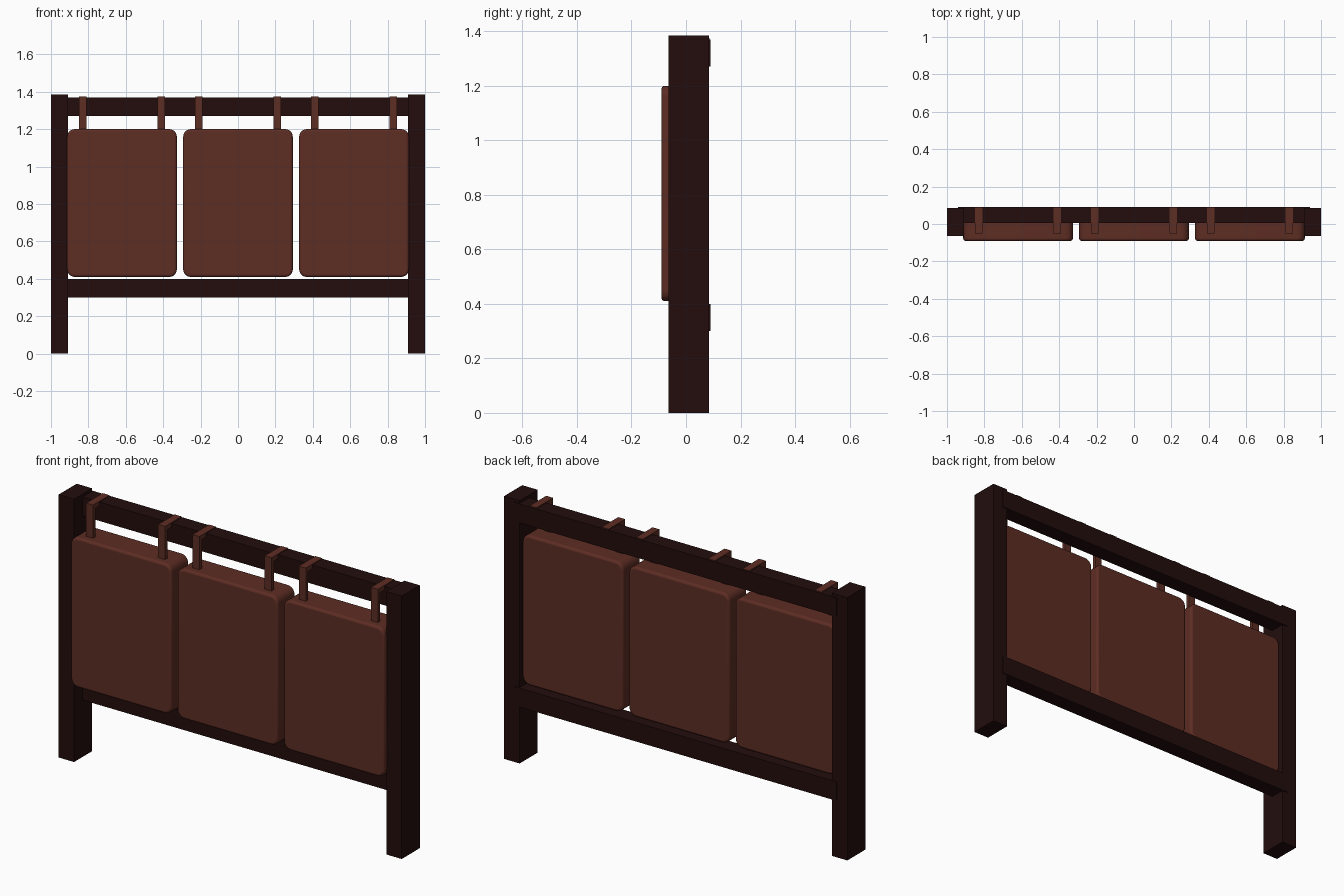
import bpy
import bmesh
import math

cube = bpy.data.objects.get("Cube")
if cube:
    bpy.data.objects.remove(cube, do_unlink=True)


def make_material(name, color):
    mat = bpy.data.materials.new(name)
    mat.use_nodes = True
    rgba = (*color, 1.0)
    mat.diffuse_color = rgba
    mat.node_tree.nodes["Principled BSDF"].inputs["Base Color"].default_value = rgba
    return mat


dark_wood = make_material("dark wood", (0.017, 0.004, 0.004))
leather = make_material("brown leather", (0.11, 0.026, 0.017))


def box(name, x, y, z, mat, corner=0.0):
    """Box from (min, max) ranges; corner rounds the edges running along y."""
    bm = bmesh.new()
    bmesh.ops.create_cube(bm, size=1.0)
    for v in bm.verts:
        for axis, (low, high) in enumerate((x, y, z)):
            v.co[axis] = high if v.co[axis] > 0 else low
    if corner:
        edges = [e for e in bm.edges
                 if abs(e.verts[0].co.y - e.verts[1].co.y) > 0.01]
        bmesh.ops.bevel(bm, geom=edges, offset=corner, segments=5,
                        profile=0.5, affect='EDGES')
    mesh = bpy.data.meshes.new(name)
    bm.to_mesh(mesh)
    bm.free()
    obj = bpy.data.objects.new(name, mesh)
    bpy.context.collection.objects.link(obj)
    mesh.materials.append(mat)
    return obj


# Side posts
for side, (a, b) in (("left", (0.91, 1.0)), ("right", (-1.0, -0.91))):
    box(side + "_post", (a, b), (-0.065, 0.085), (0, 1.385), dark_wood)

# Horizontal rails
for level, z in (("lower", 0.30), ("upper", 1.27)):
    box(level + "_rail", (-0.94, 0.94), (0.005, 0.09), (z, z + 0.1), dark_wood)

# Three padded cushions, each hung from two straps
for name, cx, strap_xs in (("right", -0.62, (-0.83, -0.41)),
                           ("middle", 0.0, (-0.21, 0.21)),
                           ("left", 0.62, (0.41, 0.83))):
    cushion = box(name + "_cushion", (cx - 0.293, cx + 0.293), (-0.09, 0.06),
                  (0.41, 1.20), leather, corner=0.04)
    soft = cushion.modifiers.new("soft_edge", 'BEVEL')
    soft.width = 0.012
    soft.segments = 3
    soft.limit_method = 'ANGLE'
    soft.angle_limit = math.radians(50)
    bpy.ops.object.select_all(action='DESELECT')
    cushion.select_set(True)
    bpy.context.view_layer.objects.active = cushion
    bpy.ops.object.shade_smooth_by_angle(angle=math.radians(40))

    for i, sx in enumerate(strap_xs):
        span = (sx - 0.02, sx + 0.02)
        label = f"{name}_strap_{i + 1}"
        box(label + "_drop", span, (-0.05, -0.03), (1.18, 1.375), leather)
        box(label + "_top", span, (-0.03, 0.087), (1.35, 1.375), leather)
